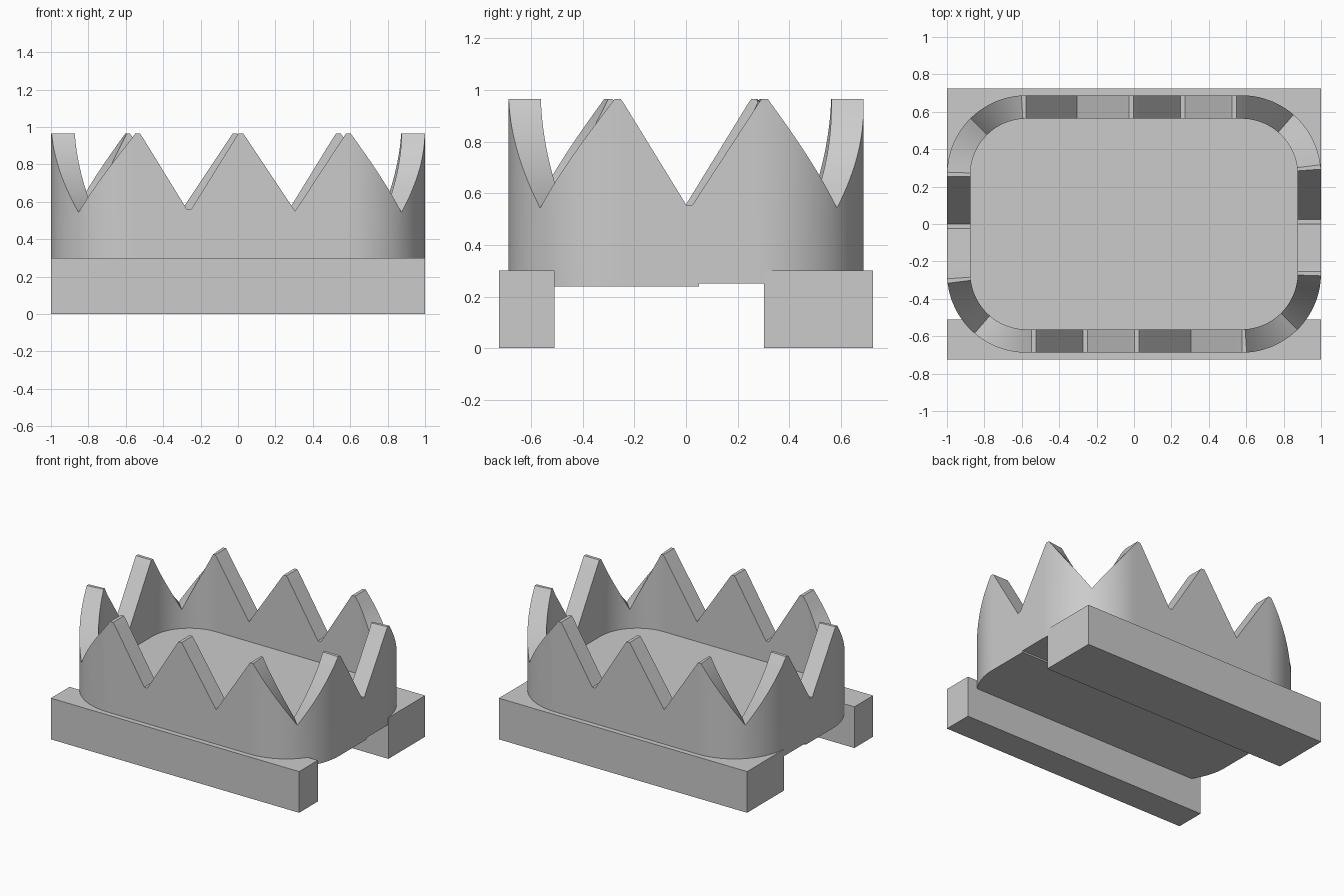
import bpy, bmesh, math

if "Cube" in bpy.data.objects:
    bpy.data.objects.remove(bpy.data.objects["Cube"])

grey = bpy.data.materials.new("plain_grey")
grey.use_nodes = True
COLOUR = (0.6, 0.6, 0.6, 1)
grey.diffuse_color = COLOUR
grey.node_tree.nodes["Principled BSDF"].inputs["Base Color"].default_value = COLOUR

HALF_X, HALF_Y, RADIUS, WALL = 1.0, 0.688, 0.425, 0.125
BASE_Z, FLOOR_Z, TIP_Z, SHOULDER_Z = 0.238, 0.406, 0.965, 0.95
SIDE, LONG, ARC = 2 * (HALF_Y - RADIUS), 2 * (HALF_X - RADIUS), RADIUS * math.pi / 2
HALF_TURN = SIDE + LONG + 2 * ARC


def make_object(name, bm):
    bmesh.ops.recalc_face_normals(bm, faces=bm.faces)
    mesh = bpy.data.meshes.new(name)
    bm.to_mesh(mesh)
    bm.free()
    mesh.materials.append(grey)
    obj = bpy.data.objects.new(name, mesh)
    bpy.context.collection.objects.link(obj)
    return obj


def box(name, low, high):
    bm = bmesh.new()
    bmesh.ops.create_cube(bm, size=1)
    for v in bm.verts:
        v.co = [a + (b - a) * (c + 0.5) for a, b, c in zip(low, high, v.co)]
    return make_object(name, bm)


def outline(s, inset):
    """Point at distance s around the rounded rectangle, starting at +x."""
    turns, s = divmod(s + SIDE / 2, HALF_TURN)
    sign = -1 if turns % 2 else 1
    cx, cy, r = HALF_X - RADIUS, HALF_Y - RADIUS, RADIUS - inset
    if s < SIDE:
        x, y = cx + r, s - cy
    elif s < SIDE + ARC:
        a = (s - SIDE) / RADIUS
        x, y = cx + r * math.cos(a), cy + r * math.sin(a)
    elif s < SIDE + ARC + LONG:
        x, y = cx - (s - SIDE - ARC), cy + r
    else:
        a = math.pi / 2 + (s - SIDE - ARC - LONG) / RADIUS
        x, y = -cx + r * math.cos(a), cy + r * math.sin(a)
    return sign * x, sign * y


# Zigzag rim over half the outline, repeated by a half turn:
# tip positions, then valleys as (position, half width, height)
tips = [-0.265, 0.305, 0.969, 1.521, 2.096]
valleys = [(0.013, 0.012, 0.555), (0.628, 0, 0.543), (1.244, 0.012, 0.56),
           (1.811, 0, 0.55), (2.412, 0, 0.543)]
keys = []
for turn in (0, HALF_TURN):
    for t, (v, half, low) in zip(tips, valleys):
        keys += [(t + turn + d, z) for d, z in ((-0.023, SHOULDER_Z), (-0.012, TIP_Z),
                                                (0.012, TIP_Z), (0.023, SHOULDER_Z))]
        keys += [(v + turn + d, low) for d in sorted({-half, half})]
keys.append((keys[0][0] + 2 * HALF_TURN, SHOULDER_Z))

# Subdivide each long slope so the corners stay round
rim = []
for (s0, z0), (s1, z1) in zip(keys, keys[1:]):
    steps = 12 if s1 - s0 > 0.1 else 1
    rim += [(s0 + (s1 - s0) * i / steps, z0 + (z1 - z0) * i / steps) for i in range(steps)]

# Toothed tray: outer wall, rim, inner wall, floor and underside
bm = bmesh.new()
columns = []
for s, z in rim:
    outer, inner = outline(s, 0), outline(s, WALL)
    columns.append([bm.verts.new((*p, h)) for p, h in
                    ((outer, BASE_Z), (outer, z), (inner, z), (inner, FLOOR_Z))])
for a, b in zip(columns, columns[1:] + columns[:1]):
    for i in range(3):
        bm.faces.new((a[i], b[i], b[i + 1], a[i + 1]))
bm.faces.new([c[0] for c in columns])
bm.faces.new([c[3] for c in columns])
tray = make_object("toothed_tray", bm)
bpy.context.view_layer.objects.active = tray
tray.select_set(True)
bpy.ops.object.shade_smooth_by_angle(angle=math.radians(25))

# Shallow step in the rear part of the underside
cutter = box("underside_cutter", (-1.2, 0.05, 0), (1.2, 0.9, 0.25))
cutter.hide_render = True
cutter.hide_set(True)
cutter.display_type = 'WIRE'
step = tray.modifiers.new("underside_step", 'BOOLEAN')
step.object = cutter
step.operation = 'DIFFERENCE'
step.solver = 'EXACT'

# Rails under the tray
box("front_rail", (-1, -0.725, 0), (1, -0.51, 0.3))
box("rear_rail", (-1, 0.303, 0), (1, 0.725, 0.3))
